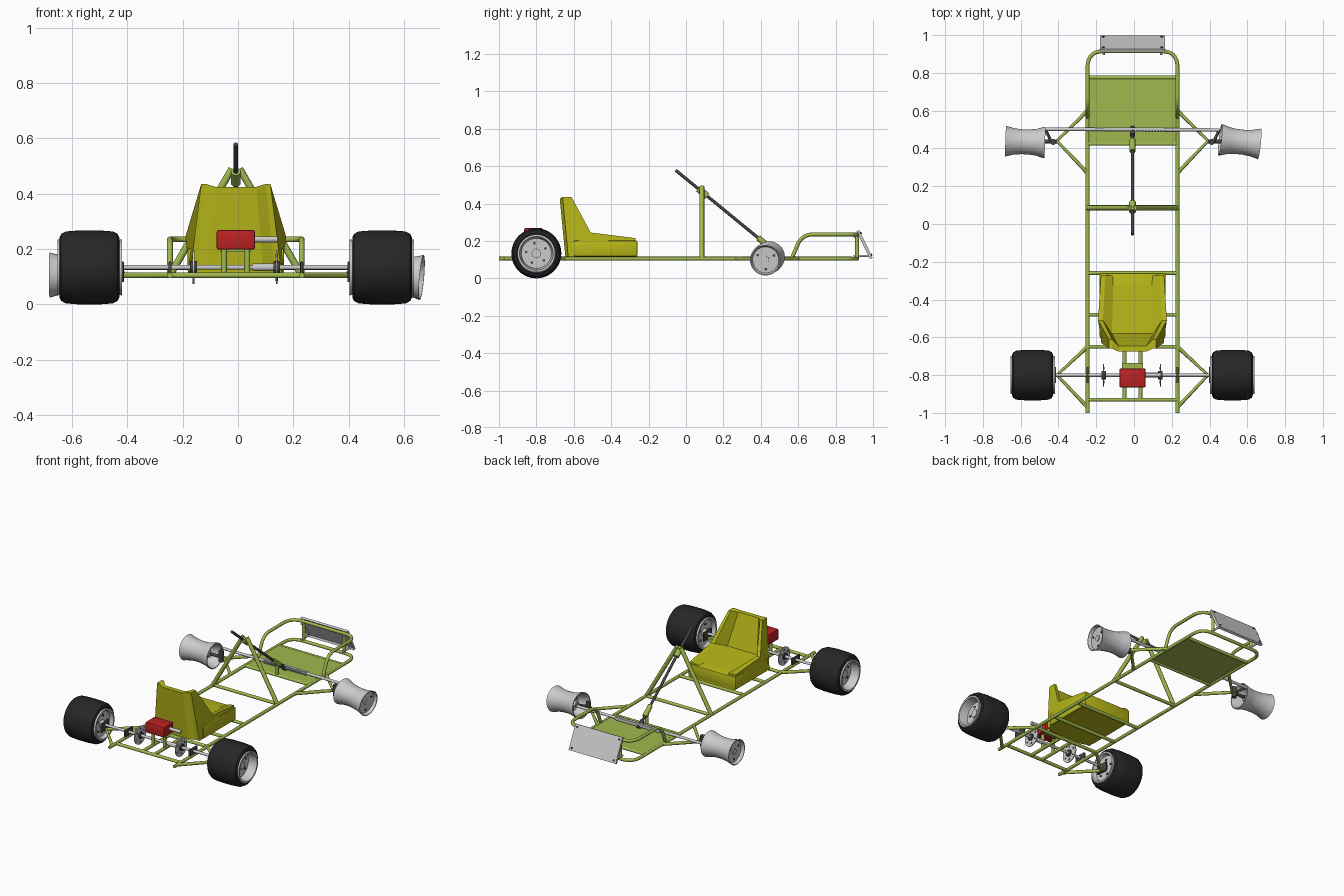
import bpy, bmesh, math
from mathutils import Vector, Matrix

if "Cube" in bpy.data.objects:
    bpy.data.objects.remove(bpy.data.objects["Cube"])

CX = -0.008          # kart centre line
R = 0.0105           # frame tube radius


def material(name, rgb):
    m = bpy.data.materials.new(name)
    m.diffuse_color = (*rgb, 1)
    m.use_nodes = True
    m.node_tree.nodes["Principled BSDF"].inputs["Base Color"].default_value = m.diffuse_color
    return m


GREEN = material("green_paint", (0.35, 0.48, 0.075))
YELLOW = material("yellow_seat", (0.48, 0.48, 0.01))
RED = material("red_paint", (0.5, 0.016, 0.016))
BLACK = material("rubber", (0.02, 0.02, 0.02))
DARK = material("dark_steel", (0.06, 0.06, 0.06))


def finish(name, bm, mat=None, matrix=Matrix()):
    bmesh.ops.recalc_face_normals(bm, faces=bm.faces)
    me = bpy.data.meshes.new(name)
    bm.to_mesh(me)
    bm.free()
    if mat:
        me.materials.append(mat)
    ob = bpy.data.objects.new(name, me)
    bpy.context.collection.objects.link(ob)
    ob.matrix_world = Matrix.Translation((CX, 0, 0)) @ matrix
    return ob


def rounded(points, d):
    """Replace inner corners by curves starting d before the corner."""
    p = [Vector(q) for q in points]
    out = [p[0]]
    for a, b, c in zip(p, p[1:], p[2:]):
        s, e = b + (a - b).normalized() * d, b + (c - b).normalized() * d
        out += [s * (1 - t) ** 2 + b * 2 * t * (1 - t) + e * t * t for t in [i / 8 for i in range(9)]]
    return out + [p[-1]]


def tube(name, points, r=R, mat=GREEN, n=12):
    """Sweep a circle along a path."""
    p = [Vector(q) for q in points]
    bm = bmesh.new()
    rings = []
    for i, q in enumerate(p):
        t = (p[min(i + 1, len(p) - 1)] - p[max(i - 1, 0)]).normalized()
        if i == 0:
            u = t.orthogonal().normalized()
        u = (u - t * u.dot(t)).normalized()
        v = t.cross(u)
        rings.append([bm.verts.new(q + r * (u * math.cos(a) + v * math.sin(a)))
                      for a in [2 * math.pi * k / n for k in range(n)]])
    for a, b in zip(rings, rings[1:]):
        for k in range(n):
            bm.faces.new((a[k], a[(k + 1) % n], b[(k + 1) % n], b[k]))
    bm.faces.new(rings[0])
    bm.faces.new(rings[-1])
    return finish(name, bm, mat)


def lathe(name, profile, matrix, mat=None, n=36):
    """Revolve (axial, radius) points around the local x axis."""
    bm = bmesh.new()
    vs = [bm.verts.new((x, 0, r)) for x, r in profile]
    es = [bm.edges.new(e) for e in zip(vs, vs[1:])]
    bmesh.ops.spin(bm, geom=vs + es, cent=(0, 0, 0), axis=(1, 0, 0), angle=2 * math.pi, steps=n)
    bmesh.ops.remove_doubles(bm, verts=bm.verts, dist=1e-5)
    return finish(name, bm, mat, matrix)


def box(name, centre, size, mat=None, bevel=0, matrix=Matrix()):
    bm = bmesh.new()
    bmesh.ops.create_cube(bm, size=1, matrix=Matrix.Diagonal((*size, 1)))
    if bevel:
        bmesh.ops.bevel(bm, geom=bm.edges[:], offset=bevel, segments=2, affect='EDGES', profile=0.5)
    return finish(name, bm, mat, Matrix.Translation(centre) @ matrix)


def bolts(name, matrix, x, ring, count, r=0.007):
    for k in range(count):
        a = 2 * math.pi * k / count + 0.5
        m = matrix @ Matrix.Translation((x, ring * math.cos(a), ring * math.sin(a)))
        lathe(name, [(-.004, 0), (-.004, r), (.004, r), (.004, 0)], m, DARK, 10)


# Frame: side rails joined by the front bend, upper nose hoop, cross tubes
X, Z = 0.238, 0.105
tube("main_frame", rounded([(-X, -1, Z), (-X, .915, Z), (X, .915, Z), (X, -1, Z)], .085))
side = rounded([(-X, .565, Z), (-X, .62, .235), (-X, .8, .235)], .06)
nose = rounded([(-X, .8, .235), (-X, .915, .235), (X, .915, .235), (X, .8, .235)], .085)
tube("nose_hoop", side[:-1] + nose[1:-1] + [Vector((-v.x, v.y, v.z)) for v in side[-2::-1]])
for y in (-.93, -.65, -.48, -.26, .09, .425, .775):
    tube("cross_tube", [(-X, y, Z), (X, y, Z)])
box("floor_panel", (0, .605, .108), (.46, .35, .008), GREEN)

for s in (-1, 1):
    # Outriggers, nose posts, steering A-frame, engine mounts
    tube("front_outrigger", [(s * X, .6, Z), (s * .4, .44, Z), (s * X, .27, Z)])
    tube("rear_outrigger", [(s * X, -.65, Z), (s * .4, -.80, Z), (s * X, -.97, Z)])
    tube("nose_post", [(s * .15, .915, Z), (s * .15, .915, .235)])
    tube("a_frame_leg", [(s * X, .085, Z), (s * .014, .085, .49)], .013)
    tube("engine_rail", [(s * .042, -.65, Z), (s * .042, -.93, Z)])
    tube("engine_post", [(s * .042, -.82, Z), (s * .042, -.82, .21)])
    # Axle bearings
    for x in (X, .41):
        box("axle_bearing", (s * x, -.80, .125), (.012, .085, .06), DARK, .004)
    # Front knuckle, spindle and steering arm
    tube("kingpin", [(s * .42, .435, .08), (s * .42, .435, .15)], .016, DARK)
    tube("spindle", [(s * .40, .435, .11), (s * .56, .44, .107)], .01, DARK)
    tube("steering_arm", [(s * .43, .435, .12), (s * .46, .50, .133)], .008, DARK)
    # Bumper plate brackets
    for z, y in ((.12, .975), (.225, .925)):
        tube("plate_bracket", [(s * .152, .895, z), (s * .152, y, z)], .006, None)

# Nose plate: tilted panel with a lip around its back
tilt = Matrix.Translation((0, .955, .18)) @ Matrix.Rotation(math.radians(26), 4, 'X')
bm = bmesh.new()
bmesh.ops.create_cube(bm, size=1, matrix=Matrix.Diagonal((.346, .016, .165, 1)))
back = [f for f in bm.faces if f.normal.y < -.5]
bmesh.ops.inset_individual(bm, faces=back, thickness=.014, depth=-.01)
finish("nose_plate", bm, None, tilt)
for x in (-.155, .155):
    for z in (-.065, .065):
        m = tilt @ Matrix.Translation((x, .009, z)) @ Matrix.Rotation(math.pi / 2, 4, 'Z')
        lathe("plate_bolt", [(-.004, 0), (-.004, .006), (.004, .006), (.004, 0)], m, DARK, 10)

# Steering column, sleeves, rack and pinion
tube("steering_column", [(0, -.055, .578), (0, .485, .135)], .0085, DARK)
tube("upper_sleeve", [(0, .065, .48), (0, .115, .439)], .018)
tube("lower_sleeve", [(0, .385, .217), (0, .445, .168)], .016)
tube("sleeve_post", [(0, .425, Z), (0, .42, .18)])
tube("pinion", [(0, .468, .15), (0, .51, .115)], .014, DARK)
tube("tie_rod", [(-.46, .502, .133), (.46, .498, .133)], .009, None)
box("steering_rack", (.01, .503, .133), (.32, .016, .02))
for k in range(20):
    box("rack_tooth", (-.14 + k * .0158, .492, .133), (.007, .012, .02))

# Rear axle with sprocket and brake disc
AX = Matrix.Translation((0, -.80, .134))
tube("rear_axle", [(-.53, -.80, .134), (.53, -.80, .134)], .009, None)
tube("axle_sleeve", [(.06, -.80, .134), (.15, -.80, .134)], .014, None)
for x, name in ((-.153, "brake_disc"), (.148, "sprocket")):
    m = AX @ Matrix.Translation((x, 0, 0))
    lathe(name, [(-.003, 0), (-.003, .06), (.003, .06), (.003, 0)], m)
    lathe(name + "_hub", [(-.012, 0), (-.012, .022), (.012, .022), (.012, 0)], m, DARK)
    bolts(name + "_bolt", m, 0, .042, 6)

# Wheels: local +x points outward
tyre = [(-.104, .098), (-.108, .108), (-.102, .121), (-.085, .13), (-.04, .1335), (.04, .1335),
        (.085, .13), (.102, .121), (.108, .108), (.104, .098), (-.104, .098)]
rear_rim = [(-.095, 0), (-.095, .082), (-.118, .09), (-.118, .101), (-.1, .099), (.1, .099),
            (.116, .101), (.116, .09), (.09, .085), (.06, .08), (.06, 0)]
front_rim = [(-.03, 0), (-.03, .054), (-.098, .074), (-.105, .077), (-.105, .083), (-.092, .081), (-.06, .071),
             (-.02, .066), (.02, .066), (.06, .07), (.092, .078), (.105, .082), (.105, .077),
             (.095, .073), (.085, .07), (.085, 0)]
for s, steer, camber in ((-1, -2, 0), (1, -6, 5)):
    turn = Matrix.Rotation(0 if s > 0 else math.pi, 4, 'Z')
    m = Matrix.Translation((s * .529, -.80, .1335)) @ turn
    lathe("rear_tyre", tyre, m, BLACK, 48)
    lathe("rear_rim", rear_rim, m, None, 48)
    lathe("rear_hub", [(-.115, 0), (-.115, .025), (.075, .025), (.075, 0)], m)
    bolts("rear_wheel_bolt", m, .061, .055, 5)
    bolts("rear_wheel_bolt", m, -.096, .055, 5)
    m = (Matrix.Translation((s * .568, .435, .106)) @ Matrix.Rotation(math.radians(steer), 4, 'Z')
         @ Matrix.Rotation(math.radians(camber), 4, 'Y') @ turn)
    lathe("front_rim", front_rim, m, None, 48)
    lathe("front_hub", [(-.07, 0), (-.07, .018), (.09, .018), (.09, 0)], m)
    bolts("front_wheel_bolt", m, .085, .05, 3)
    bolts("front_wheel_bolt", m, -.031, .04, 3)

# Engine block with lid and exhaust
box("engine", (0, -.815, .233), (.138, .1, .07), RED, .006)
box("engine_mount", (0, -.765, .2), (.11, .06, .02), GREEN)
tube("exhaust", [(.06, -.80, .235), (.15, -.80, .235)], .011, None)

# Seat: side profiles lofted across, hollowed between the wings
wing = [(-.63, .115), (-.66, .435), (-.612, .435), (-.51, .245), (-.27, .215), (-.26, .115)]
pan = [(-.645, .115), (-.675, .425), (-.645, .425), (-.58, .215), (-.275, .2), (-.26, .115)]
half = [.165, .125, .125, .182, .167, .167]
bm = bmesh.new()
rows = []
for s, prof in ((-1, wing), (-.86, wing), (-.6, pan), (.6, pan), (.86, wing), (1, wing)):
    rows.append([bm.verts.new((s * w, y, z)) for w, (y, z) in zip(half, prof)])
for a, b in zip(rows, rows[1:]):
    for k in range(6):
        bm.faces.new((a[k], a[(k + 1) % 6], b[(k + 1) % 6], b[k]))
bm.faces.new(rows[0])
bm.faces.new(rows[-1])
finish("seat", bm, YELLOW)
# Cushion rim around the seat base
box("seat_base", (0, -.43, .16), (.35, .34, .085), YELLOW, .008)

# Smooth round parts, keep hard edges
bpy.ops.object.select_all(action='DESELECT')
for ob in bpy.context.scene.objects:
    ob.select_set(ob.name.split(".")[0] not in ("seat", "rack_tooth"))
    bpy.context.view_layer.objects.active = ob
bpy.context.view_layer.objects.active = bpy.context.selected_objects[0]
bpy.ops.object.shade_smooth_by_angle(angle=math.radians(35))
